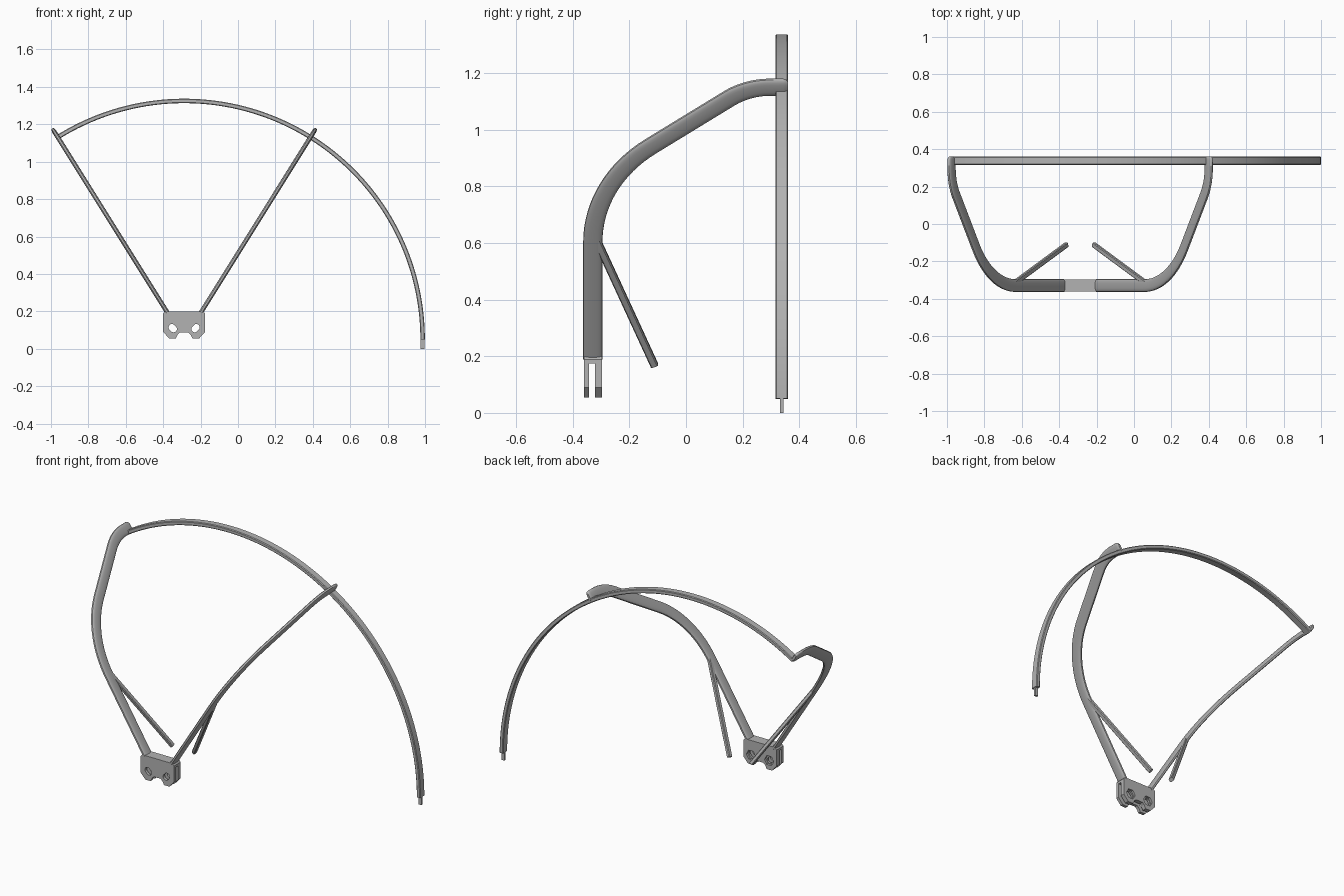
import bpy, bmesh
from math import sin, cos, tan, pi, radians, copysign
from mathutils import Vector, Matrix

if "Cube" in bpy.data.objects:
    bpy.data.objects.remove(bpy.data.objects["Cube"])

grey = bpy.data.materials.new("grey plastic")
grey.use_nodes = True
COLOUR = (0.45, 0.45, 0.45, 1)
grey.diffuse_color = COLOUR
grey.node_tree.nodes["Principled BSDF"].inputs["Base Color"].default_value = COLOUR

CX, CZ = -0.288, 0.05      # centre that the ring and arms radiate from
RING_R = 1.275             # middle radius of the ring
SPREAD = radians(32)       # lean of each arm from vertical


def finish(name, bm, smooth=None):
    bmesh.ops.recalc_face_normals(bm, faces=bm.faces)
    mesh = bpy.data.meshes.new(name)
    bm.to_mesh(mesh)
    bm.free()
    mesh.materials.append(grey)
    obj = bpy.data.objects.new(name, mesh)
    bpy.context.collection.objects.link(obj)
    if smooth:
        bpy.ops.object.select_all(action='DESELECT')
        obj.select_set(True)
        bpy.context.view_layer.objects.active = obj
        bpy.ops.object.shade_smooth_by_angle(angle=radians(smooth))
    return obj


def frame(x, y, z, origin):
    """Matrix whose columns are the given local axes."""
    m = Matrix((x, y, z)).transposed().to_4x4()
    m.translation = origin
    return m


def sweep(name, path, section, matrix, scales=None, smooth=35):
    """Carry a (side, depth) section along a flat path, with capped ends."""
    bm = bmesh.new()
    rings = []
    for i, p in enumerate(path):
        a = (p - path[i - 1]).normalized() if i else Vector((0, 0))
        b = (path[i + 1] - p).normalized() if i < len(path) - 1 else Vector((0, 0))
        t = (a + b).normalized()
        n = Vector((-t.y, t.x))
        k = scales[i] if scales else 1
        rings.append([bm.verts.new(matrix @ Vector((p.x + n.x * s * k, p.y + n.y * s * k, d * k)))
                      for s, d in section])
    count = len(section)
    for r0, r1 in zip(rings, rings[1:]):
        for j in range(count):
            k = (j + 1) % count
            bm.faces.new((r0[j], r0[k], r1[k], r1[j]))
    bm.faces.new(rings[0])
    bm.faces.new(rings[-1])
    return finish(name, bm, smooth)


def rounded_section(w, d, power, n=20):
    """Superellipse with half sizes w and d."""
    f = lambda c: copysign(abs(c) ** power, c)
    return [(w * f(cos(2 * pi * i / n)), d * f(sin(2 * pi * i / n))) for i in range(n)]


def chamfered_section(w, d, c):
    return [(w, c - d), (w, d - c), (w - c, d), (c - w, d),
            (-w, d - c), (-w, c - d), (c - w, -d), (w - c, -d)]


def fillet(points, radii, steps=16):
    """Polyline with its inner corners replaced by arcs."""
    pts = [Vector(p) for p in points]
    out = [pts[0]]
    for a, b, c, r in zip(pts, pts[1:], pts[2:], radii):
        u, v = (b - a).normalized(), (c - b).normalized()
        turn = u.angle_signed(v)
        side = copysign(1, turn)
        start = b - u * r * tan(abs(turn) / 2)
        n = Vector((u.y, -u.x)) * side
        for i in range(steps + 1):
            t = abs(turn) * i / steps
            out.append(start + u * r * sin(t) + n * r * (1 - cos(t)))
    return out + [pts[-1]]


def prism(name, outline, y0, y1):
    """Extrude an outline in (x, z), relative to the block, along y."""
    bm = bmesh.new()
    face = bm.faces.new([bm.verts.new((CX + x, y0, z)) for x, z in outline])
    ext = bmesh.ops.extrude_face_region(bm, geom=[face])
    moved = [v for v in ext["geom"] if isinstance(v, bmesh.types.BMVert)]
    bmesh.ops.translate(bm, vec=(0, y1 - y0, 0), verts=moved)
    return finish(name, bm)


def cut(target, cutter):
    cutter.hide_render = True
    mod = target.modifiers.new("cut", 'BOOLEAN')
    mod.operation, mod.solver, mod.object = 'DIFFERENCE', 'EXACT', cutter
    bpy.context.view_layer.objects.active = target
    bpy.ops.object.modifier_apply(modifier=mod.name)
    bpy.data.objects.remove(cutter)


# Guard ring and its narrow end tab
ring_end = pi / 2 + SPREAD
arc = [Vector((cos(a), sin(a))) * RING_R for a in (ring_end * i / 96 for i in range(97))]
ring_frame = frame((1, 0, 0), (0, 0, 1), (0, -1, 0), (CX, 0.338, CZ))
sweep("guard_ring", arc, chamfered_section(0.012, 0.0225, 0.004), ring_frame, smooth=25)
tab = [(RING_R - 0.011, 0), (RING_R + 0.009, 0), (RING_R + 0.009, 0.06), (RING_R - 0.011, 0.06)]
prism("ring_end_tab", tab, 0.332, 0.344)

# Curved arms and their clip struts, mirrored about the ring centre
arm_path = fillet([(-0.329, 0.165), (-0.329, 0.904), (0.217, 1.297), (0.343, 1.297)], [0.49, 0.25])
arm_path += [Vector((0.354, 1.297)), Vector((0.361, 1.297))]
arm_scales = [1] * (len(arm_path) - 2) + [0.88, 0.6]
strut_path = [Vector((-0.315, 0.66)), Vector((-0.111, 0.138))]
for side, label in ((1, "left"), (-1, "right")):
    radial = Vector((side * sin(SPREAD), 0, cos(SPREAD)))
    along = Vector((0, 1, 0))
    arm_frame = frame(along, radial, along.cross(radial), (CX, 0, CZ))
    sweep(label + "_arm", arm_path, rounded_section(0.034, 0.012, 0.75), arm_frame, arm_scales)
    sweep(label + "_strut", strut_path, chamfered_section(0.0135, 0.011, 0.004), arm_frame, smooth=20)

# Forked mounting block
half = [(0.022, 0.087), (0.034, 0.076), (0.045, 0.055), (0.08, 0.055),
        (0.112, 0.09), (0.112, 0.188), (0.102, 0.2)]
outline = half + [(-x, z) for x, z in reversed(half)]
block = prism("mounting_block", outline, -0.361, -0.297)
cut(block, prism("fork_gap", [(-0.2, 0), (0.2, 0), (0.2, 0.175), (-0.2, 0.175)], -0.343, -0.322))

# Screw slots with hexagonal pockets at the back
for side in (1, -1):
    slot = []
    for i in range(24):
        a = 2 * pi * (i + 0.5) / 24
        shift = 0.006 if i < 12 else -0.006
        x, z = 0.018 * cos(a), 0.018 * sin(a) + shift
        slot.append((side * (0.061 + (x + z) * cos(pi / 4)), 0.11 + (z - x) * cos(pi / 4)))
    cut(block, prism("screw_slot", slot, -0.4, -0.25))
    pocket = [(side * 0.061 + 0.031 * cos(i * pi / 3), 0.11 + 0.031 * sin(i * pi / 3)) for i in range(6)]
    cut(block, prism("nut_pocket", pocket, -0.31, -0.25))
